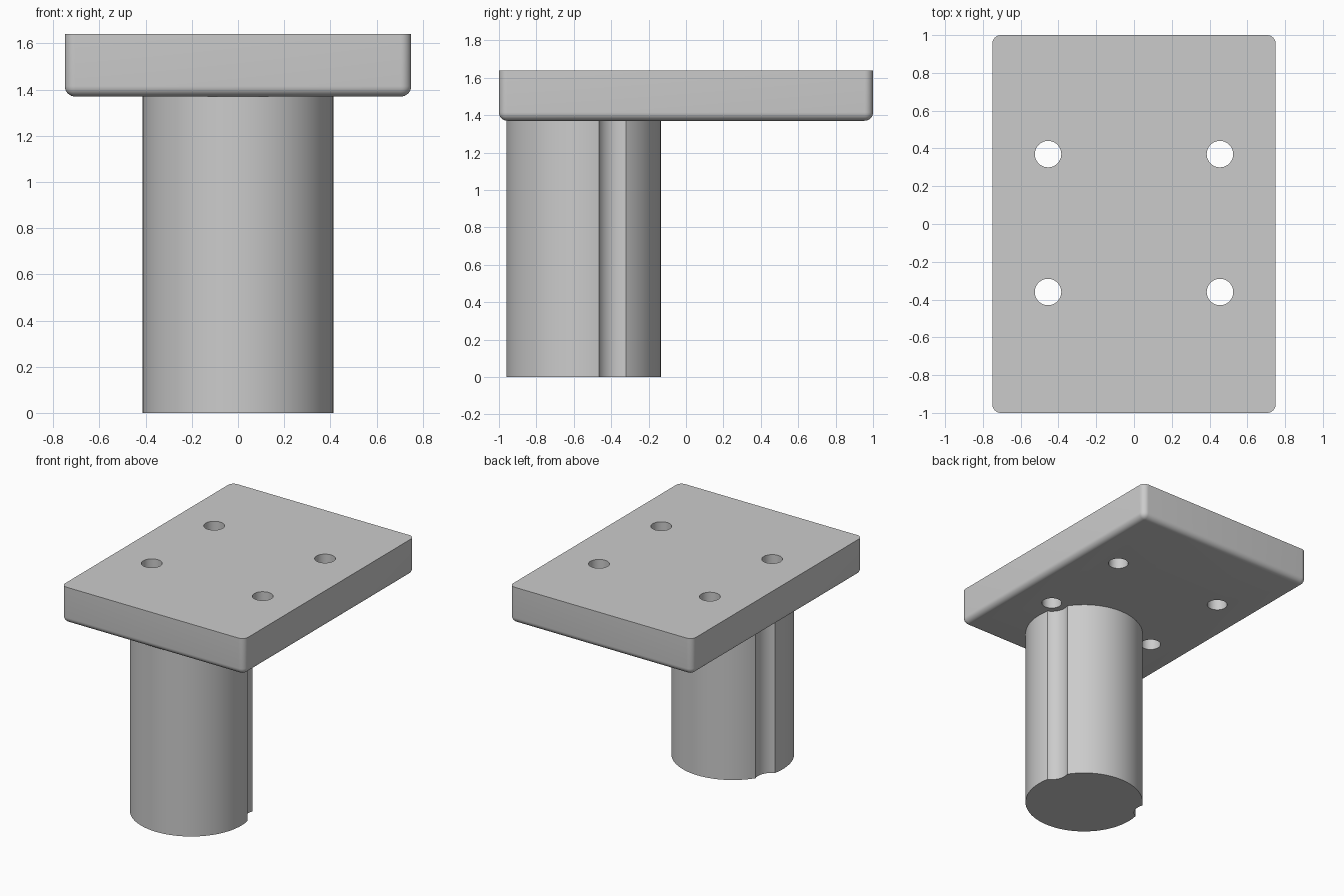
import bpy
import bmesh
import math

if "Cube" in bpy.data.objects:
    bpy.data.objects.remove(bpy.data.objects["Cube"], do_unlink=True)

PLATE_BOTTOM, PLATE_TOP = 1.37, 1.64
COLUMN_Y, COLUMN_R = -0.548, 0.413
HOLE_X, HOLE_R = 0.455, 0.07
FRONT_HOLE_Y, BACK_HOLE_Y = -0.36, 0.37
GROOVE_R = 0.117

grey = bpy.data.materials.new("plain grey")
grey.use_nodes = True
grey.diffuse_color = (0.6, 0.6, 0.6, 1)
grey.node_tree.nodes["Principled BSDF"].inputs["Base Color"].default_value = (0.6, 0.6, 0.6, 1)


def cylinder(name, x, y, radius, bottom, top, sides):
    bpy.ops.mesh.primitive_cylinder_add(
        vertices=sides, radius=radius, depth=top - bottom,
        location=(x, y, (bottom + top) / 2))
    obj = bpy.context.object
    obj.name = name
    obj.data.materials.append(grey)
    return obj


def cut(target, cutter):
    mod = target.modifiers.new("cut", 'BOOLEAN')
    mod.operation = 'DIFFERENCE'
    mod.solver = 'EXACT'
    mod.object = cutter
    bpy.ops.object.select_all(action='DESELECT')
    bpy.context.view_layer.objects.active = target
    target.select_set(True)
    bpy.ops.object.modifier_apply(modifier=mod.name)
    bpy.data.objects.remove(cutter, do_unlink=True)


def smooth(obj):
    bpy.ops.object.select_all(action='DESELECT')
    bpy.context.view_layer.objects.active = obj
    obj.select_set(True)
    bpy.ops.object.shade_smooth_by_angle(angle=math.radians(30))


# Mounting plate: rounded on its upright and lower edges, sharp on top
bpy.ops.mesh.primitive_cube_add(size=1, location=(0, 0, (PLATE_BOTTOM + PLATE_TOP) / 2))
plate = bpy.context.object
plate.name = "mounting_plate"
plate.scale = (1.5, 2, PLATE_TOP - PLATE_BOTTOM)
bpy.ops.object.transform_apply(location=False, rotation=False, scale=True)
plate.data.materials.append(grey)
bm = bmesh.new()
bm.from_mesh(plate.data)
rounded = [e for e in bm.edges if min(v.co.z for v in e.verts) < 0]
bmesh.ops.bevel(bm, geom=rounded, offset=0.045, segments=8, profile=0.5, affect='EDGES')
bm.to_mesh(plate.data)
bm.free()

# Four bolt holes
for x in (-HOLE_X, HOLE_X):
    for y in (FRONT_HOLE_Y, BACK_HOLE_Y):
        cut(plate, cylinder("hole_cutter", x, y, HOLE_R, PLATE_BOTTOM - 0.1, PLATE_TOP + 0.1, 48))
smooth(plate)

# Round column, seated slightly into the plate, with a bolt clearance groove on each side
column = cylinder("support_column", 0, COLUMN_Y, COLUMN_R, 0, PLATE_BOTTOM + 0.03, 96)
for x in (-HOLE_X, HOLE_X):
    cut(column, cylinder("groove_cutter", x, FRONT_HOLE_Y, GROOVE_R, -0.1, PLATE_TOP, 64))
smooth(column)
